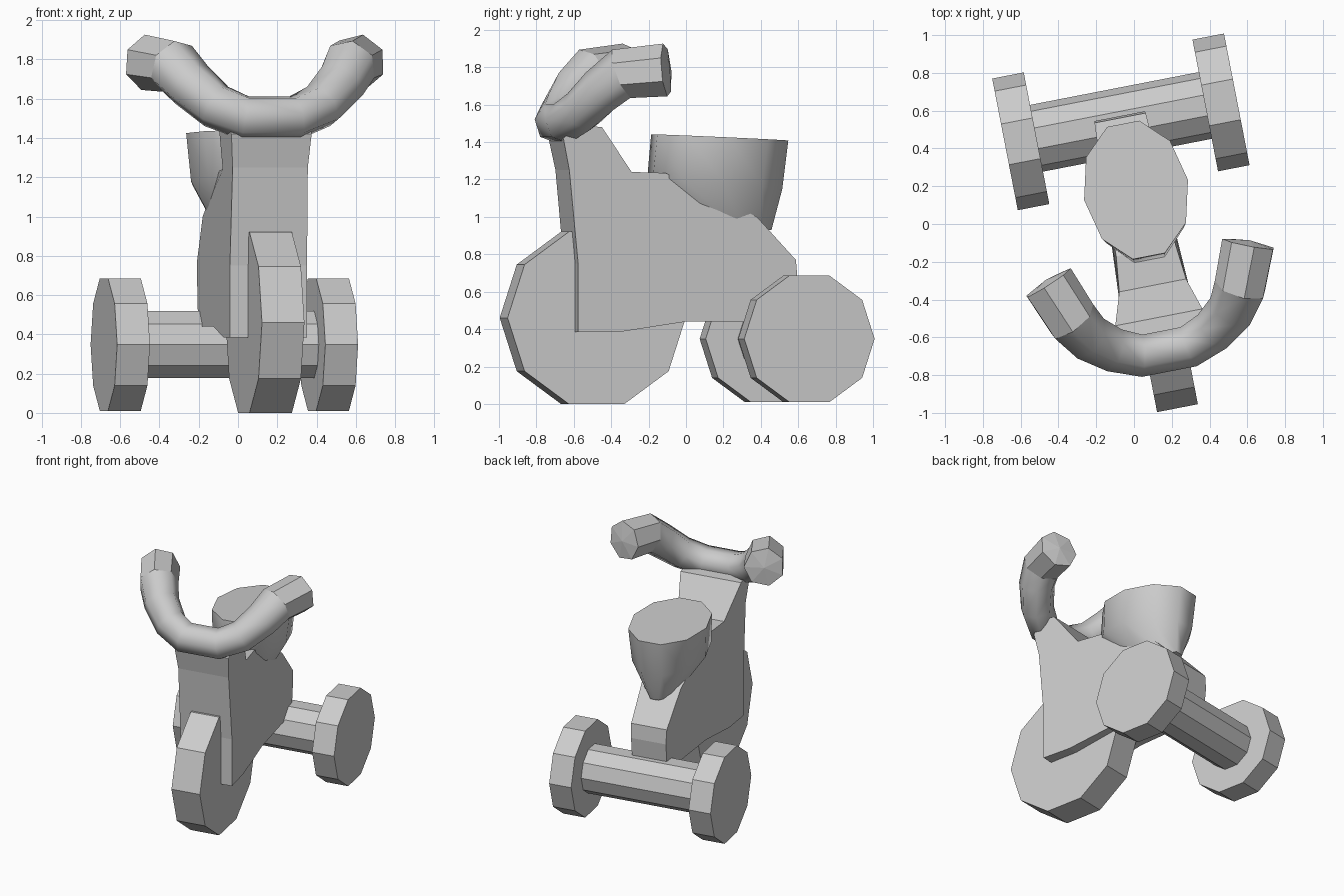
import bpy, bmesh
from math import sin, cos, pi, radians
from mathutils import Matrix, Vector

if "Cube" in bpy.data.objects:
    bpy.data.objects.remove(bpy.data.objects["Cube"])

# The whole toy is turned slightly about z
PLACE = Matrix.Rotation(radians(11), 4, 'Z') @ Matrix.Translation((0.035, 0, 0))


def loft(name, rings, smooth=(), tip=None):
    """Skin a list of closed rings; 'smooth' lists the smooth-shaded bands."""
    bm = bmesh.new()
    vs = [[bm.verts.new(p) for p in r] for r in rings]
    n = len(vs[0])
    for k in range(len(vs) - 1):
        for i in range(n):
            j = (i + 1) % n
            f = bm.faces.new((vs[k][i], vs[k][j], vs[k + 1][j], vs[k + 1][i]))
            f.smooth = k in smooth
    caps = [bm.faces.new(vs[0]), bm.faces.new(vs[-1])]
    if tip:
        for cap, offset in zip(caps, tip):
            new = bmesh.ops.poke(bm, faces=[cap])
            new["verts"][0].co += offset
    bmesh.ops.recalc_face_normals(bm, faces=bm.faces)
    me = bpy.data.meshes.new(name)
    bm.to_mesh(me)
    bm.free()
    ob = bpy.data.objects.new(name, me)
    bpy.context.collection.objects.link(ob)
    ob.matrix_world = PLACE
    return ob


def disc(name, x, y, z, r, width, sides=10):
    """Flat-sided cylinder lying along x."""
    loft(name, [[(x + e * width / 2, y + r * cos(2 * pi * i / sides),
                  z + r * sin(2 * pi * i / sides)) for i in range(sides)]
                for e in (-1, 1)])


# Wheels and rear axle
disc("front_wheel", 0.005, -0.516, 0.46, 0.485, 0.22)
disc("rear_wheel_left", -0.54, 0.544, 0.348, 0.355, 0.17)
disc("rear_wheel_right", 0.54, 0.544, 0.348, 0.355, 0.17)
disc("rear_axle", 0, 0.544, 0.348, 0.18, 0.94)

# Body: side profile as (y, z, half width)
profile = [(-0.633, 0.385, 0.20), (-0.405, 0.385, 0.19), (-0.04, 0.44, 0.17),
           (0.55, 0.44, 0.135), (0.575, 0.66, 0.135), (0.565, 0.77, 0.138),
           (0.35, 1.0, 0.15), (-0.15, 1.235, 0.16), (-0.338, 1.24, 0.18),
           (-0.51, 1.48, 0.235), (-0.64, 1.49, 0.225), (-0.715, 1.42, 0.208),
           (-0.68, 1.25, 0.195), (-0.633, 0.75, 0.20)]
loft("body", [[(e * w, y, z) for y, z, w in profile] for e in (-1, 1)])

# Seat: rings as (centre y, z, half width, half length, z slope along y)
seat_rings = [(0.175, 1.425, 0.28, 0.375, -0.045), (0.148, 1.18, 0.26, 0.37, -0.09),
              (0.27, 0.93, 0.10, 0.19, 0)]
loft("seat", [[(0.01 + a * cos(t), cy + b * sin(t), z + slope * b * sin(t))
               for t in (2 * pi * i / 10 for i in range(10))]
              for cy, z, a, b, slope in seat_rings], smooth=(0, 1))

# Handlebar: half path with radius, mirrored, then swept
half = [((0.13, -0.69, 1.505), 0.115), ((0.275, -0.63, 1.565), 0.12),
        ((0.39, -0.54, 1.675), 0.13), ((0.455, -0.44, 1.765), 0.142),
        ((0.543, -0.22, 1.785), 0.145)]
path = [((-p[0], p[1], p[2]), r) for p, r in reversed(half)] + half
pts = [Vector(p) for p, r in path]
plane = Vector((0, -0.51, 0.86))
rings = []
for k, (p, r) in enumerate(path):
    before = pts[k] - pts[k - 1] if k else pts[1] - pts[0]
    after = pts[k + 1] - pts[k] if k < len(pts) - 1 else before
    t = (before.normalized() + after.normalized()).normalized()
    side = t.cross(plane).normalized()
    up = side.cross(t)
    rings.append([pts[k] + r * (cos(2 * pi * i / 7) * up + sin(2 * pi * i / 7) * side)
                  for i in range(7)])
out = (pts[-1] - pts[-2]).normalized() * 0.02
loft("handlebar", rings, smooth=range(1, len(path) - 2),
     tip=(Vector((-out.x, out.y, out.z)), out))
